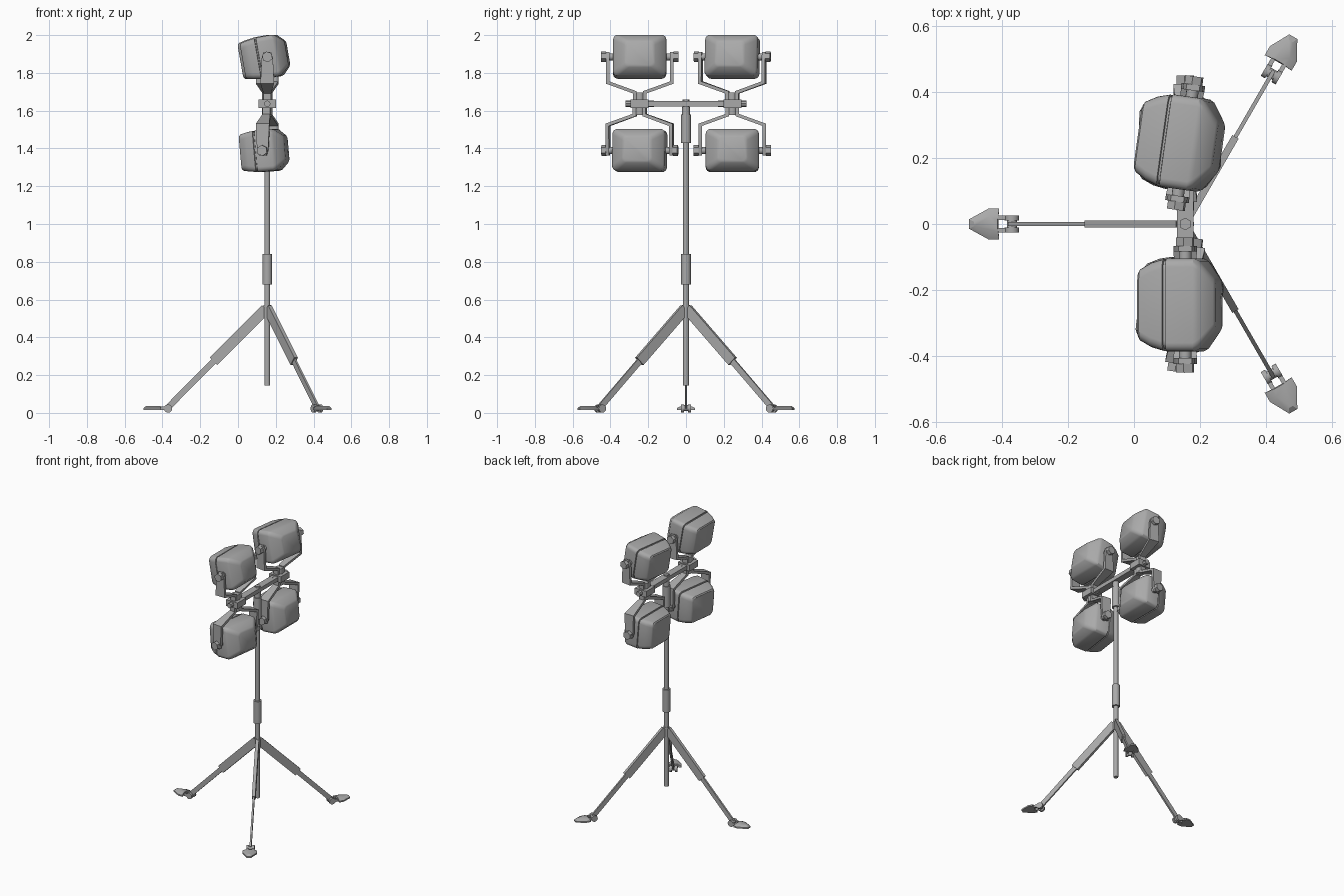
import bpy, bmesh, math
from mathutils import Matrix, Vector

if "Cube" in bpy.data.objects:
    bpy.data.objects.remove(bpy.data.objects["Cube"])

grey = bpy.data.materials.new("mid grey")
grey.use_nodes = True
COLOUR = (0.4, 0.4, 0.4, 1)
grey.diffuse_color = COLOUR
grey.node_tree.nodes["Principled BSDF"].inputs["Base Color"].default_value = COLOUR

POLE_X = 0.155
AXIS = Matrix.Translation((POLE_X, 0, 0))


def finish(name, bm, matrix=AXIS, angle=35):
    bmesh.ops.recalc_face_normals(bm, faces=bm.faces[:])
    mesh = bpy.data.meshes.new(name)
    bm.to_mesh(mesh)
    bm.free()
    mesh.materials.append(grey)
    ob = bpy.data.objects.new(name, mesh)
    bpy.context.collection.objects.link(ob)
    ob.matrix_world = matrix
    bpy.ops.object.select_all(action="DESELECT")
    ob.select_set(True)
    bpy.context.view_layer.objects.active = ob
    bpy.ops.object.shade_smooth_by_angle(angle=math.radians(angle))
    return ob


def loft(bm, rings):
    """Skin a list of equal-length point rings and cap both ends."""
    rows = [[bm.verts.new(p) for p in ring] for ring in rings]
    n = len(rows[0])
    for a, b in zip(rows, rows[1:]):
        for i in range(n):
            j = (i + 1) % n
            bm.faces.new((a[i], a[j], b[j], b[i]))
    bm.faces.new(rows[0])
    bm.faces.new(rows[-1])


def rod(name, a, b, r, sides=16, matrix=AXIS):
    a, b = Vector(a), Vector(b)
    bm = bmesh.new()
    turn = (b - a).to_track_quat("Z", "Y").to_matrix().to_4x4()
    bmesh.ops.create_cone(bm, cap_ends=True, segments=sides, radius1=r, radius2=r,
                          depth=(b - a).length,
                          matrix=Matrix.Translation((a + b) / 2) @ turn)
    return finish(name, bm, matrix)


def box(name, centre, size, matrix=AXIS):
    bm = bmesh.new()
    bmesh.ops.create_cube(bm, size=1, matrix=Matrix.Translation(centre) @ Matrix.Diagonal((*size, 1)))
    return finish(name, bm, matrix)


def beam(name, a, b, height, width, matrix):
    """Flat bar in the xz plane from a to b."""
    a, b = Vector(a), Vector(b)
    up = (b - a).normalized().cross(Vector((0, 1, 0))) * height / 2
    side = Vector((0, width / 2, 0))
    bm = bmesh.new()
    loft(bm, [[p + up + side, p + up - side, p - up - side, p - up + side] for p in (a, b)])
    return finish(name, bm, matrix)


def rounded_ring(x, hy, hz, r, steps=4):
    ring = []
    for k, (sy, sz) in enumerate(((1, 1), (-1, 1), (-1, -1), (1, -1))):
        for s in range(steps + 1):
            t = math.pi / 2 * (k + s / steps)
            ring.append((x, sy * (hy - r) + r * math.cos(t), sz * (hz - r) + r * math.sin(t)))
    return ring


# Telescopic mast
rod("mast", (0, 0, 0.145), (0, 0, 1.6), 0.0155)
rod("lower_sleeve", (0, 0, 0.68), (0, 0, 0.84), 0.026)
rod("upper_sleeve", (0, 0, 1.43), (0, 0, 1.58), 0.027)
rod("upper_sleeve_neck", (0, 0, 1.58), (0, 0, 1.62), 0.021)
rod("mast_top_bolt", (0, 0, 1.6), (0, 0, 1.66), 0.019, 6)
rod("leg_hub", (0, 0, 0.5), (0, 0, 0.57), 0.02)

# Three folding legs with pointed feet
for i, degrees in enumerate((60, 180, 300)):
    m = AXIS @ Matrix.Rotation(math.radians(degrees), 4, "Z")
    beam(f"upper_leg_{i}", (0.008, 0, 0.55), (0.285, 0, 0.273), 0.055, 0.022, m)
    beam(f"lower_leg_{i}", (0.27, 0, 0.288), (0.525, 0, 0.03), 0.032, 0.012, m)
    rod(f"ankle_pin_{i}", (0.525, -0.016, 0.026), (0.525, 0.016, 0.026), 0.015, 12, m)
    for s in (-1, 1):
        rod(f"ankle_disc_{i}_{s}", (0.525, s * 0.011, 0.023), (0.525, s * 0.026, 0.023), 0.022, 12, m)
        box(f"ankle_fork_{i}_{s}", (0.552, s * 0.019, 0.024), (0.05, 0.013, 0.018), m)
    half = [(0.565, 0.025), (0.563, 0.047), (0.595, 0.047), (0.655, 0.014)]
    outline = half + [(x, -y) for x, y in reversed(half)]
    bm = bmesh.new()
    loft(bm, [[(x, y, 0.016) for x, y in outline],
              [(x, y, 0.026) for x, y in outline],
              [(0.58 + (x - 0.58) * 0.8, y * 0.5, 0.037) for x, y in outline]])
    finish(f"foot_{i}", bm, m)

# Crossbar carrying both lamp pairs
BAR_Z = 1.637
box("crossbar", (0, 0, BAR_Z), (0.05, 0.48, 0.028))


def bracket(name, sign, matrix):
    """Tapering fork strap: points are (y, z, half width)."""
    path = [(0.026, 0, 0.02), (0.026, 0.06, 0.02), (0.17, 0.112, 0.036),
            (0.17, 0.24, 0.03), (0.17, 0.274, 0.02)]
    t = 0.009
    inset = [(0, 0), (0, 0.012), (0, 0.012), (0, 0), (0, 0)]
    for s in (-1, 1):
        rings = []
        for (y, z, w), (_, dz) in zip(path, inset):
            inner = (s * (y - t), sign * (z + dz / 2))
            outer = (s * (y + t), sign * (z - dz / 2))
            rings.append([(-w, *inner), (w, *inner), (w, *outer), (-w, *outer)])
        bm = bmesh.new()
        loft(bm, rings)
        finish(f"{name}_{s}", bm, matrix)


# Lamp shell sections: (x, half width, half height, corner radius)
SHELL = [(-0.132, 0.098, 0.088, 0.025), (-0.126, 0.108, 0.096, 0.03),
         (-0.09, 0.128, 0.104, 0.03), (-0.052, 0.139, 0.109, 0.028),
         (-0.05, 0.134, 0.104, 0.028), (-0.044, 0.134, 0.104, 0.028),
         (-0.042, 0.141, 0.111, 0.026), (0.042, 0.141, 0.111, 0.026),
         (0.058, 0.133, 0.106, 0.028), (0.098, 0.082, 0.073, 0.024),
         (0.104, 0.072, 0.063, 0.022)]

for side, y0 in (("right_end", -0.245), ("left_end", 0.245)):
    s = 1 if y0 > 0 else -1
    base = AXIS @ Matrix.Translation((0, y0, BAR_Z))
    # Clamp block with its pin
    box(f"clamp_{side}", (0, 0, 0), (0.092, 0.095, 0.044), base)
    rod(f"clamp_core_{side}", (0, 0, -0.06), (0, 0, 0.06), 0.027, 12, base)
    rod(f"clamp_pin_{side}", (0, -0.076, 0), (0, 0.076, 0), 0.017, 8, base)
    for level, sign in (("upper", 1), ("lower", -1)):
        yaw = math.radians(-8 if sign == s else 0)
        pitch = math.radians(-10 if sign > 0 else -5)
        arm = base @ Matrix.Rotation(yaw, 4, "Z")
        bracket(f"bracket_{level}_{side}", sign, arm)
        head = arm @ Matrix.Translation((0, 0, sign * 0.248)) @ Matrix.Rotation(pitch, 4, "Y")
        bm = bmesh.new()
        loft(bm, [rounded_ring(*row) for row in SHELL])
        finish(f"lamp_{level}_{side}", bm, head, 30)
        for e in (-1, 1):
            rod(f"pivot_{level}_{side}_{e}", (0, e * 0.13, 0), (0, e * 0.185, 0), 0.019, 12, head)
            rod(f"pivot_bolt_{level}_{side}_{e}", (0, e * 0.178, 0), (0, e * 0.204, 0), 0.029, 6, head)
